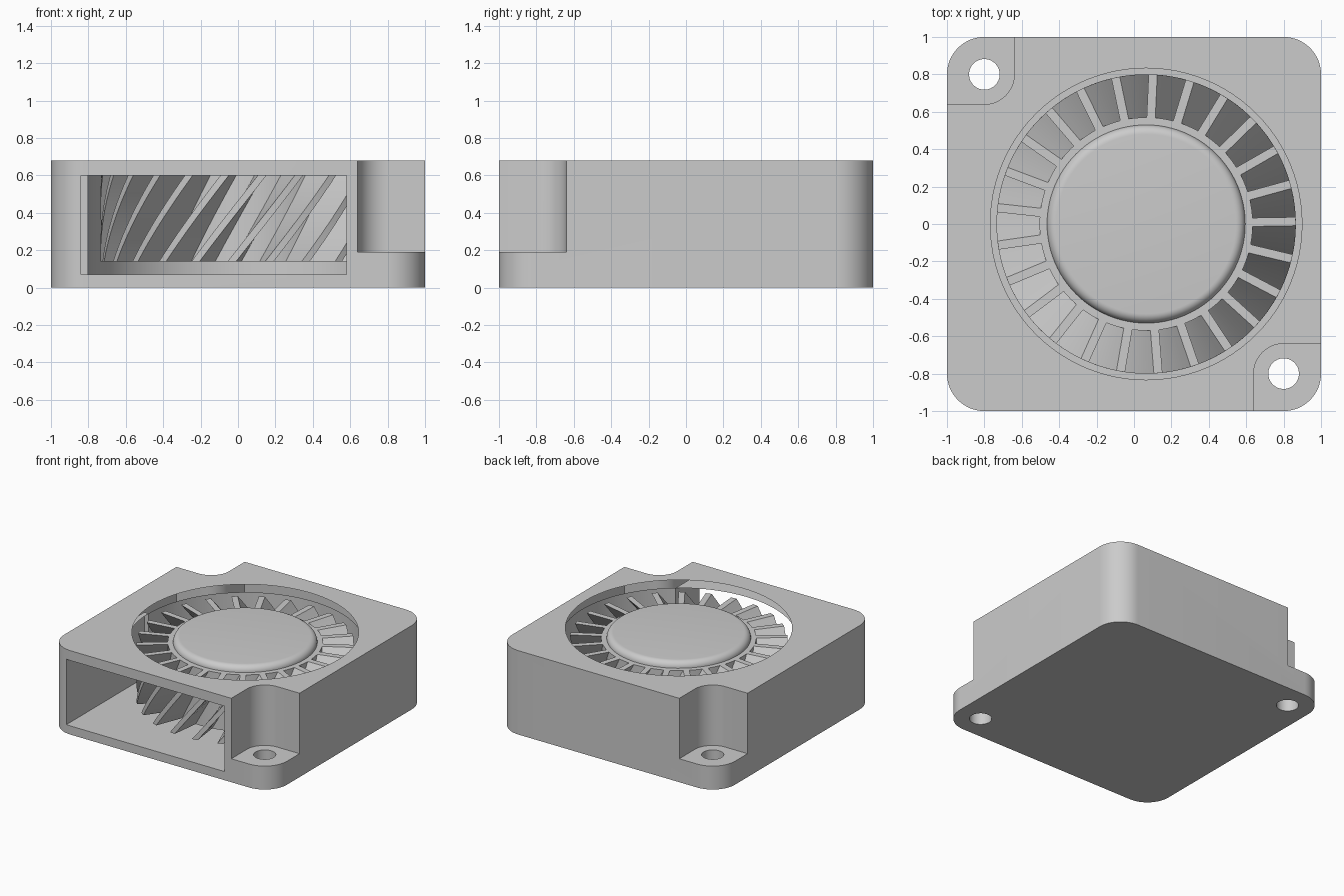
import bpy, bmesh
from math import pi, radians, cos, sin

cube = bpy.data.objects.get("Cube")
if cube:
    bpy.data.objects.remove(cube, do_unlink=True)

grey = bpy.data.materials.new("plain_grey")
grey.use_nodes = True
grey.diffuse_color = (0.6, 0.6, 0.6, 1)
grey.node_tree.nodes["Principled BSDF"].inputs["Base Color"].default_value = (0.6, 0.6, 0.6, 1)

FAN_X = 0.065
FLOOR, CEILING, TOP = 0.07, 0.6, 0.68
BLADE_BOTTOM = 0.14


def finish(name, bm):
    bmesh.ops.recalc_face_normals(bm, faces=bm.faces)
    mesh = bpy.data.meshes.new(name)
    bm.to_mesh(mesh)
    bm.free()
    mesh.materials.append(grey)
    obj = bpy.data.objects.new(name, mesh)
    bpy.context.collection.objects.link(obj)
    return obj


def prism(name, points, z0, z1):
    bm = bmesh.new()
    face = bm.faces.new([bm.verts.new((x, y, z0)) for x, y in points])
    top = bmesh.ops.extrude_face_region(bm, geom=[face])["geom"]
    moved = [v for v in top if isinstance(v, bmesh.types.BMVert)]
    bmesh.ops.translate(bm, verts=moved, vec=(0, 0, z1 - z0))
    return finish(name, bm)


def arc(cx, cy, r, start, end, n):
    return [(cx + r * cos(radians(start + (end - start) * i / n)),
             cy + r * sin(radians(start + (end - start) * i / n))) for i in range(n + 1)]


def cylinder(name, cx, cy, r, z0, z1, n):
    return prism(name, arc(cx, cy, r, 0, 360, n)[:-1], z0, z1)


def smooth(obj):
    bpy.ops.object.select_all(action='DESELECT')
    obj.select_set(True)
    bpy.context.view_layer.objects.active = obj
    bpy.ops.object.shade_smooth_by_angle(angle=radians(30))


# Housing block with rounded corners
outline = []
for k, (sx, sy) in enumerate([(1, 1), (-1, 1), (-1, -1), (1, -1)]):
    outline += arc(0.8 * sx, 0.8 * sy, 0.2, 90 * k, 90 * k + 90, 16)
housing = prism("housing", outline, 0, TOP)

# Cutters: impeller chamber, outlet channel, inlet, and the two mounting corners
cutters = [
    cylinder("chamber_cutter", FAN_X, 0, 0.867, FLOOR, CEILING, 96),
    prism("outlet_cutter", [(-0.84, -1.2), (0.58, -1.2), (0.58, 0), (-0.84, 0)], FLOOR, CEILING),
    cylinder("inlet_cutter", FAN_X, 0, 0.833, 0.5, 0.8, 96),
]
for s in (1, -1):
    corner = arc(0.8, -0.8, 0.16, 90, 180, 16) + [(0.64, -1.2), (1.2, -1.2), (1.2, -0.64)]
    cutters.append(prism("corner_cutter", [(s * x, s * y) for x, y in corner], 0.19, 0.9))
    cutters.append(cylinder("hole_cutter", 0.8 * s, -0.8 * s, 0.082, -0.1, 0.4, 32))

for cutter in cutters:
    cutter.hide_render = True
    mod = housing.modifiers.new(cutter.name, 'BOOLEAN')
    mod.operation = 'DIFFERENCE'
    mod.solver = 'EXACT'
    mod.object = cutter
bpy.context.view_layer.update()
cut = bpy.data.meshes.new_from_object(housing.evaluated_get(bpy.context.evaluated_depsgraph_get()))
housing.modifiers.clear()
housing.data = cut
for cutter in cutters:
    bpy.data.objects.remove(cutter, do_unlink=True)
smooth(housing)

# Impeller hub: a lathed drum with a raised, rounded cap
profile = [(0, BLADE_BOTTOM), (0.57, BLADE_BOTTOM), (0.57, CEILING), (0.53, CEILING)]
profile += arc(0.48, CEILING, 0.05, 0, 90, 8)[1:] + [(0, CEILING + 0.05)]
bm = bmesh.new()
verts = [bm.verts.new((r, 0, z)) for r, z in profile]
edges = [bm.edges.new(pair) for pair in zip(verts, verts[1:])]
bmesh.ops.spin(bm, geom=verts + edges, axis=(0, 0, 1), cent=(0, 0, 0),
               angle=2 * pi, steps=96, use_merge=True)
bmesh.ops.remove_doubles(bm, verts=bm.verts, dist=0.0001)
hub = finish("impeller_hub", bm)
hub.location.x = FAN_X
smooth(hub)

# Impeller blades: thin radial bars twisted as they rise
BLADES, STEPS, TWIST, HALF = 25, 10, radians(26), 0.023
bm = bmesh.new()
for b in range(BLADES):
    rings = []
    for i in range(STEPS + 1):
        t = i / STEPS
        a = 2 * pi * b / BLADES + radians(1) - TWIST * (1 - t)
        z = BLADE_BOTTOM + (CEILING - BLADE_BOTTOM) * t
        bar = [(0.56, -HALF), (0.8, -HALF), (0.8, HALF), (0.56, HALF)]
        rings.append([bm.verts.new((x * cos(a) - y * sin(a), x * sin(a) + y * cos(a), z))
                      for x, y in bar])
    bm.faces.new(rings[0])
    bm.faces.new(rings[-1])
    for low, high in zip(rings, rings[1:]):
        for j in range(4):
            k = (j + 1) % 4
            bm.faces.new((low[j], low[k], high[k], high[j]))
blades = finish("impeller_blades", bm)
blades.location.x = FAN_X
smooth(blades)
